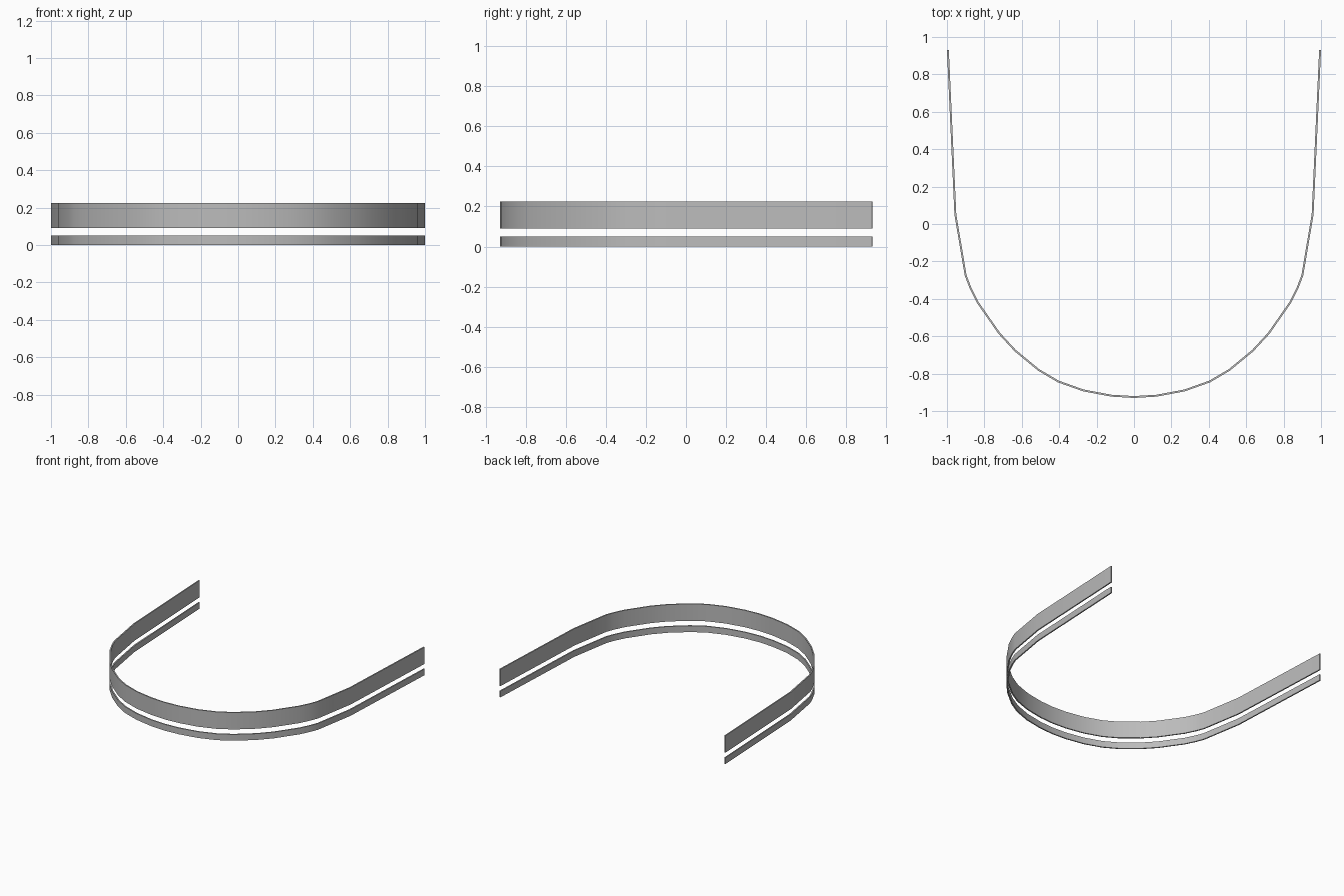
import bpy
import bmesh
import math
from mathutils import Vector

cube = bpy.data.objects.get("Cube")
if cube:
    bpy.data.objects.remove(cube, do_unlink=True)

grey = bpy.data.materials.new("plain_grey")
grey.use_nodes = True
colour = (0.5, 0.5, 0.5, 1)
grey.diffuse_color = colour
grey.node_tree.nodes["Principled BSDF"].inputs["Base Color"].default_value = colour

# Half of the U-shaped centre line, from the front middle to the left back end
half = [(0, -.925), (.12, -.918), (.27, -.89), (.405, -.842), (.51, -.78),
        (.635, -.677), (.72, -.585), (.835, -.42), (.875, -.34), (.9, -.275),
        (.955, .05), (.995, .93)]
path = [Vector((-x, y)) for x, y in reversed(half[1:])] + [Vector(p) for p in half]
THICKNESS = 0.01


def side_normal(i):
    """Outward direction at a path point."""
    d = path[min(i + 1, len(path) - 1)] - path[max(i - 1, 0)]
    return Vector((d.y, -d.x)).normalized()


def band(name, bottom, top):
    """Thin solid strip of rectangular section swept along the path."""
    bm = bmesh.new()
    rings = []
    for i, p in enumerate(path):
        n = side_normal(i) * THICKNESS / 2
        rings.append([bm.verts.new((*(p + n * s), z))
                      for s, z in ((1, bottom), (1, top), (-1, top), (-1, bottom))])
    for a, b in zip(rings, rings[1:]):
        for k in range(4):
            j = (k + 1) % 4
            bm.faces.new((a[k], b[k], b[j], a[j]))
    bm.faces.new(rings[0])
    bm.faces.new(rings[-1])
    bmesh.ops.recalc_face_normals(bm, faces=bm.faces)
    mesh = bpy.data.meshes.new(name)
    bm.to_mesh(mesh)
    bm.free()
    mesh.materials.append(grey)
    obj = bpy.data.objects.new(name, mesh)
    bpy.context.collection.objects.link(obj)
    bpy.ops.object.select_all(action='DESELECT')
    obj.select_set(True)
    bpy.context.view_layer.objects.active = obj
    bpy.ops.object.shade_smooth_by_angle(angle=math.radians(30))


band("lower_narrow_band", 0, 0.05)
band("upper_wide_band", 0.09, 0.225)
